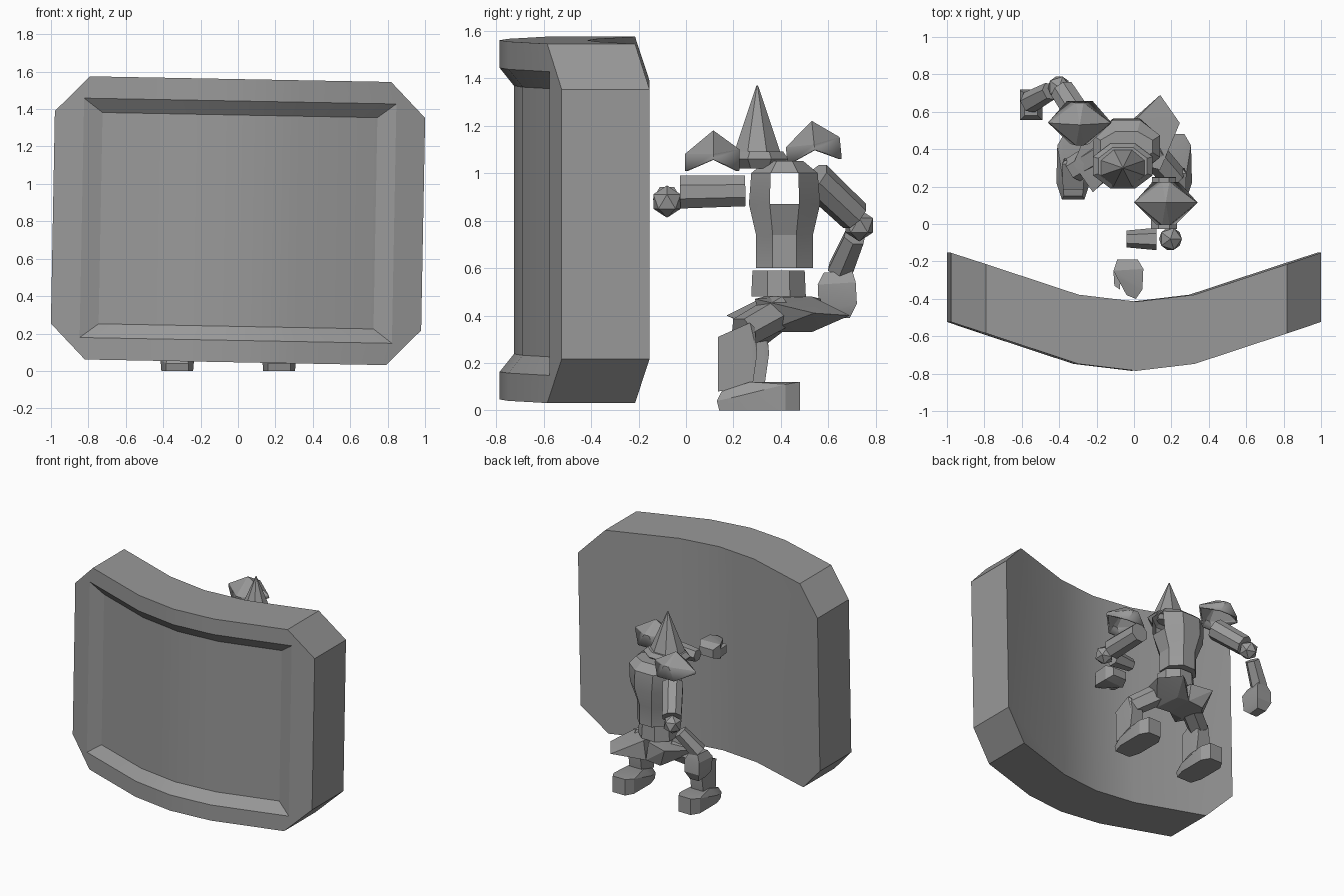
import bpy, bmesh, math
from mathutils import Vector, Matrix

if "Cube" in bpy.data.objects:
    bpy.data.objects.remove(bpy.data.objects["Cube"])

GREY = (0.32, 0.32, 0.32, 1)
mat = bpy.data.materials.new("plain_grey")
mat.use_nodes = True
mat.diffuse_color = GREY
mat.node_tree.nodes["Principled BSDF"].inputs["Base Color"].default_value = GREY


def finish(name, bm, angle=20):
    bmesh.ops.recalc_face_normals(bm, faces=bm.faces)
    mesh = bpy.data.meshes.new(name)
    bm.to_mesh(mesh)
    bm.free()
    mesh.materials.append(mat)
    ob = bpy.data.objects.new(name, mesh)
    bpy.context.collection.objects.link(ob)
    bpy.ops.object.select_all(action='DESELECT')
    ob.select_set(True)
    bpy.context.view_layer.objects.active = ob
    bpy.ops.object.shade_smooth_by_angle(angle=math.radians(angle))
    return ob


def hull(name, points):
    """Faceted solid wrapped around a few corner points."""
    bm = bmesh.new()
    for p in points:
        bm.verts.new(p)
    bmesh.ops.convex_hull(bm, input=bm.verts)
    bmesh.ops.dissolve_limit(bm, angle_limit=0.05, verts=bm.verts, edges=bm.edges)
    return finish(name, bm)


def limb(name, a, b, r1, r2, sides=8):
    """Tapered faceted tube from a to b."""
    a, b = Vector(a), Vector(b)
    d = b - a
    m = Matrix.Translation((a + b) / 2) @ d.to_track_quat('Z', 'Y').to_matrix().to_4x4()
    m = m @ Matrix.Rotation(math.pi / sides, 4, 'Z')
    bm = bmesh.new()
    bmesh.ops.create_cone(bm, cap_ends=True, segments=sides, radius1=r1,
                          radius2=r2, depth=d.length, matrix=m)
    return finish(name, bm)


def ball(name, centre, r):
    bm = bmesh.new()
    bmesh.ops.create_icosphere(bm, subdivisions=1, radius=r,
                               matrix=Matrix.Translation(centre))
    return finish(name, bm)


def lathe(name, cx, cy, rings, hole_band=None):
    """Stack of eight-sided rings (z, half width, half depth)."""
    bm = bmesh.new()
    k = 1 / math.cos(math.pi / 8)
    loops = [[bm.verts.new((cx + k * rx * math.cos((i + .5) * math.pi / 4),
                            cy + k * ry * math.sin((i + .5) * math.pi / 4), z))
              for i in range(8)] for z, rx, ry in rings]
    for j, (lo, hi) in enumerate(zip(loops, loops[1:])):
        for i in range(8):
            if j == hole_band and i in (3, 7):
                continue  # open arm socket
            n = (i + 1) % 8
            bm.faces.new((lo[i], lo[n], hi[n], hi[i]))
    bm.faces.new(loops[0])
    bm.faces.new(loops[-1])
    return finish(name, bm)


# Curved shield with chamfered corners and a recessed front panel
def bow(x):
    x = abs(x)
    return -.785 + .12 * x if x < .31 else -.748 + .33 * (x - .31)


def shield_loop(bm, corner, side, top, shoulder, offset):
    cols = [-corner, -.31, 0, .31, corner]
    pts = [(x, top) for x in cols] + [(side, shoulder), (side, -shoulder)]
    pts += [(x, -top) for x in reversed(cols)] + [(-side, -shoulder), (-side, shoulder)]
    return [bm.verts.new((x, bow(x) + offset, z)) for x, z in pts]


bm = bmesh.new()
loops = [shield_loop(bm, .805, .99, .757, .568, .37),
         shield_loop(bm, .805, .99, .757, .568, 0),
         shield_loop(bm, .835, .835, .64, .5, 0),
         shield_loop(bm, .735, .735, .565, .45, .06)]
for a, b in zip(loops, loops[1:]):
    for i in range(14):
        n = (i + 1) % 14
        bm.faces.new((a[i], a[n], b[n], b[i]))
for lp in (loops[0], loops[-1]):
    for idx in ((0, 1, 10, 11, 12, 13), (1, 2, 9, 10), (2, 3, 8, 9), (3, 4, 5, 6, 7, 8)):
        bm.faces.new([lp[i] for i in idx])
bmesh.ops.rotate(bm, verts=bm.verts, matrix=Matrix.Rotation(.0187, 3, 'Y'))
bmesh.ops.translate(bm, verts=bm.verts, vec=(0, 0, .803))
finish("shield", bm, 30)

# Torso, waist and helmet
CX, CY = -.04, .415
lathe("torso", CX, CY, [(.6, .12, .12), (.74, .12, .12), (.87, .17, .15),
                        (1.0, .18, .14), (1.05, .14, .08)], hole_band=2)
lathe("waist", CX, .39, [(.48, .13, .115), (.59, .12, .11)])
lathe("helmet_brim", -.06, .31, [(1.02, .13, .09), (1.06, .16, .12), (1.09, .13, .1)])
lathe("helmet_spike", -.06, .3, [(1.08, .12, .1), (1.37, .003, .003)])

# Turned pelvis with a flared tip on each side
PC = Vector((-.04, .43, 0))
flare = [(.18, .26, .4), (.285, .11, .41), (.18, -.14, .47),
         (.1, .1, .33), (.12, -.1, .33), (.02, .1, .48), (.02, -.1, .48),
         (0, .1, .34), (0, -.1, .34)]
for name, s in (("hip_left", 1), ("hip_right", -1)):
    hull(name, [PC + Vector((s * x, s * y, z)) for x, y, z in flare])

# Legs and boots
for side, x, y, hip in (("left", .22, .21, .08), ("right", -.325, .26, -.14)):
    limb("thigh_" + side, (hip, .4, .42), (x, y + .03, .33), .075, .07, 6)
    hull("shin_" + side, [(x + dx * w, y + dy, z) for dx in (-1, 1) for w, dy, z in
                          ((.05, -.075, .08), (.055, -.075, .31), (.06, .06, .37),
                           (.045, .08, .35), (.05, .09, .24), (.05, .07, .1))])
    hull("boot_" + side, [(x + dx * w, by, z) for dx in (-1, 1) for w, by, z in
                          ((.06, .14, 0), (.06, .13, .04), (.05, .15, .08), (.085, .22, 0),
                           (.09, .22, .06), (.06, .27, .12), (.085, .42, 0), (.085, .42, .11),
                           (.05, .48, 0), (.05, .48, .12))])

# Arms: the left reaches to the shield, the right hangs behind
limb("upper_arm_left", (.16, .25, .925), (.16, -.025, .92), .07, .075)
ball("elbow_left", (.195, -.08, .88), .068)
limb("forearm_left", (.12, -.08, .89), (-.04, -.08, .89), .06, .045, 6)
limb("upper_arm_right", (-.27, .54, .98), (-.38, .71, .82), .075, .07)
ball("elbow_right", (-.4, .73, .78), .068)
limb("forearm_right", (-.45, .71, .73), (-.56, .65, .59), .05, .06, 6)

# Hands
hull("hand_left", [(x, y, .87 + s * z) for s in (-1, 1) for x, y, z in
                   ((-.09, -.19, .03), (.02, -.19, .03), (-.11, -.25, .055), (.05, -.24, .055),
                    (.045, -.35, .05), (.01, -.4, .03), (-.04, -.38, .03), (-.07, -.3, .05))])
hull("thumb_left", [(x, y, .86 + z) for z in (-.03, .03)
                    for x, y in ((-.11, -.25), (-.07, -.25), (-.075, -.35), (-.105, -.33))])
hull("hand_right", [(-.55 + s * w, y, z) for s in (-1, 1) for w, y, z in
                    ((.035, .58, .58), (.035, .7, .59), (.06, .555, .53), (.06, .715, .54),
                     (.06, .72, .45), (.05, .56, .42), (.03, .6, .385), (.035, .69, .39))])


# Pointed shoulder shells, open underneath
def shoulder_pad(name, centre, tilt):
    c = Vector(centre)
    bm = bmesh.new()
    rim = [(.17, 0, -.12), (.07, .11, -.17), (-.07, .11, -.17),
           (-.17, 0, -.12), (-.05, -.12, -.17), (.05, -.12, -.17)]
    mid = [(.165, 0, -.1), (.02, .11, -.08), (-.02, .11, -.08),
           (-.165, 0, -.1), (-.02, -.12, -.1), (.02, -.12, -.1)]
    turn = Matrix.Rotation(tilt, 3, 'X')
    low = [bm.verts.new(c + turn @ Vector(p)) for p in rim]
    high = [bm.verts.new(c + turn @ Vector(p)) for p in mid]
    tip = bm.verts.new(c)
    for i in range(6):
        n = (i + 1) % 6
        bm.faces.new((low[i], low[n], high[n], high[i]))
        bm.faces.new((high[i], high[n], tip))
    ob = finish(name, bm)
    shell = ob.modifiers.new("shell", 'SOLIDIFY')
    shell.thickness = .012


shoulder_pad("shoulder_pad_left", (.17, .115, 1.18), 0)
shoulder_pad("shoulder_pad_right", (-.29, .53, 1.22), .1)
